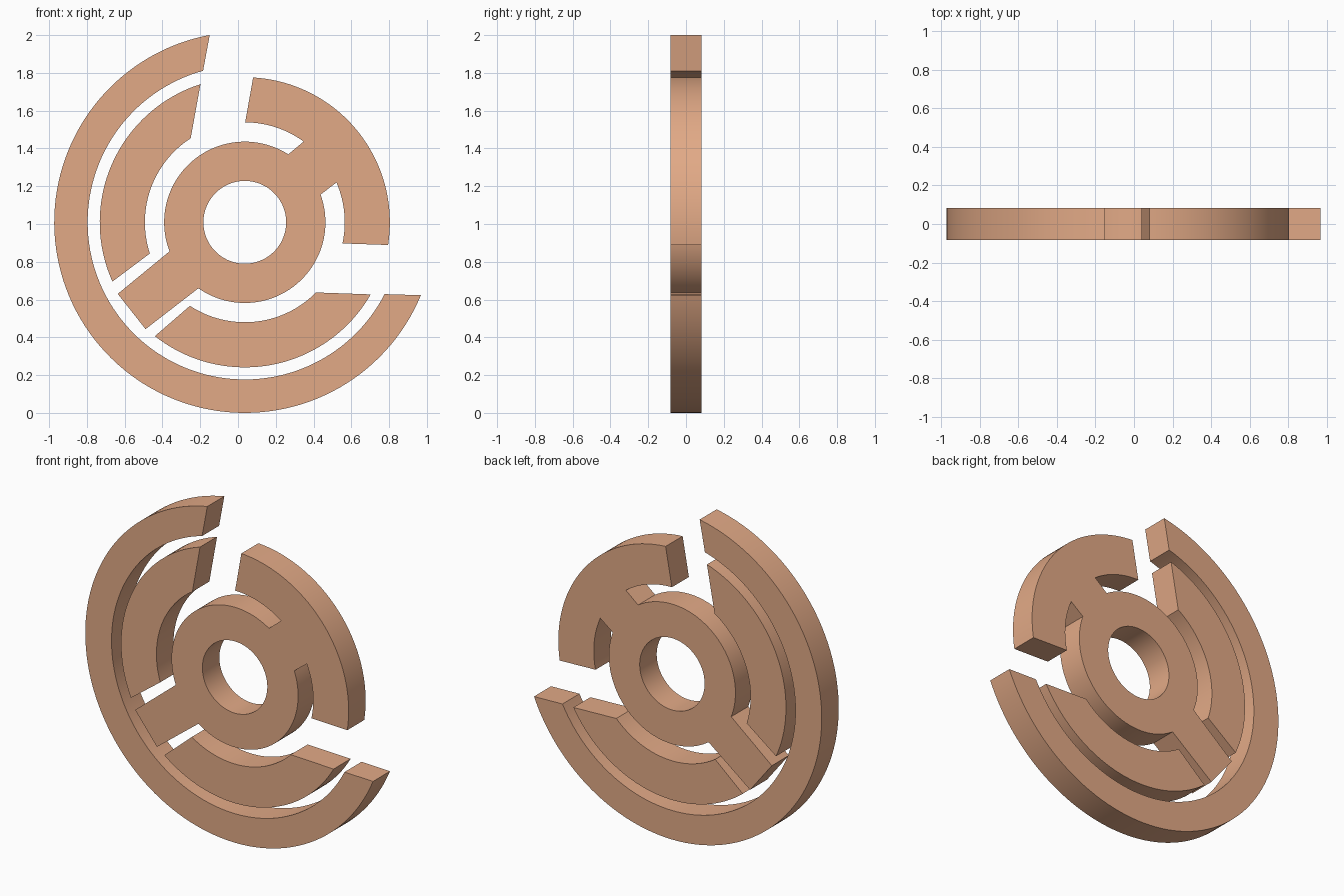
import bpy, bmesh
from math import radians, cos, sin, ceil

if "Cube" in bpy.data.objects:
    bpy.data.objects.remove(bpy.data.objects["Cube"])

CX, CZ = 0.036, 1.009          # common centre of all rings
HALF = 0.082                   # half thickness
R_HOLE, R_HUB = 0.219, 0.427
R_MID_IN, R_MID_OUT = 0.529, 0.768
R_RING_IN, R_RING_OUT = 0.832, 1.009

mat = bpy.data.materials.new("copper_tan")
mat.diffuse_color = (0.76, 0.40, 0.24, 1)
mat.use_nodes = True
mat.node_tree.nodes["Principled BSDF"].inputs["Base Color"].default_value = mat.diffuse_color


def arc(r, a0, a1):
    """Points along an arc in degrees, in either direction."""
    n = max(1, ceil(abs(a1 - a0) / 2.5))
    angles = [radians(a0 + (a1 - a0) * i / n) for i in range(n + 1)]
    return [(CX + r * cos(a), CZ + r * sin(a)) for a in angles]


def plate(name, *outlines):
    """Upright flat plate from closed outlines (later ones are holes)."""
    cu = bpy.data.curves.new(name, 'CURVE')
    cu.dimensions = '2D'
    cu.fill_mode = 'BOTH'
    cu.extrude = HALF
    for pts in outlines:
        s = cu.splines.new('POLY')
        s.points.add(len(pts) - 1)
        for p, (x, z) in zip(s.points, pts):
            p.co = (x, z, 0, 1)
        s.use_cyclic_u = True
    ob = bpy.data.objects.new(name, cu)
    ob.rotation_euler.x = radians(90)
    bpy.context.collection.objects.link(ob)
    bpy.ops.object.select_all(action='DESELECT')
    ob.select_set(True)
    bpy.context.view_layer.objects.active = ob
    bpy.ops.object.convert(target='MESH')
    ob = bpy.context.object
    bpy.ops.object.transform_apply(location=False, rotation=True, scale=False)
    bm = bmesh.new()
    bm.from_mesh(ob.data)
    bmesh.ops.remove_doubles(bm, verts=bm.verts, dist=1e-4)
    bmesh.ops.recalc_face_normals(bm, faces=bm.faces)
    bm.to_mesh(ob.data)
    bm.free()
    ob.data.materials.clear()
    ob.data.materials.append(mat)
    bpy.ops.object.shade_smooth_by_angle(angle=radians(30))
    return ob


def band(name, r_out, out0, out1, r_in, in0, in1):
    """Ring segment whose ends are cut by straight slots."""
    return plate(name, arc(r_out, out0, out1) + arc(r_in, in1, in0))


# Outer ring and the two loose middle segments
band("outer_ring", R_RING_OUT, 100.6, 337.5, R_RING_IN, 105.4, 332.8)
band("upper_left_segment", R_MID_OUT, 107.8, 204.1, R_MID_IN, 122.8, 198.2)
band("lower_segment", R_MID_OUT, 231.7, 330.2, R_MID_IN, 236.7, 315.4)

# Hub with its bore, lower-left arm and bridged right segment
hub = (arc(R_HUB, 234.9, 380.05)
       + arc(R_MID_IN, 23.5, -12.2)
       + arc(R_MID_OUT, -9.0, 86.7)
       + arc(R_MID_IN, 89.8, 53.9)
       + arc(R_HUB, 57.4, 201.1)
       + arc(0.772, 209.4, 209.4)[:1]
       + arc(0.772, 227.1, 227.1)[:1])
plate("hub_with_arm", hub, arc(R_HOLE, 0, 360)[:-1])
